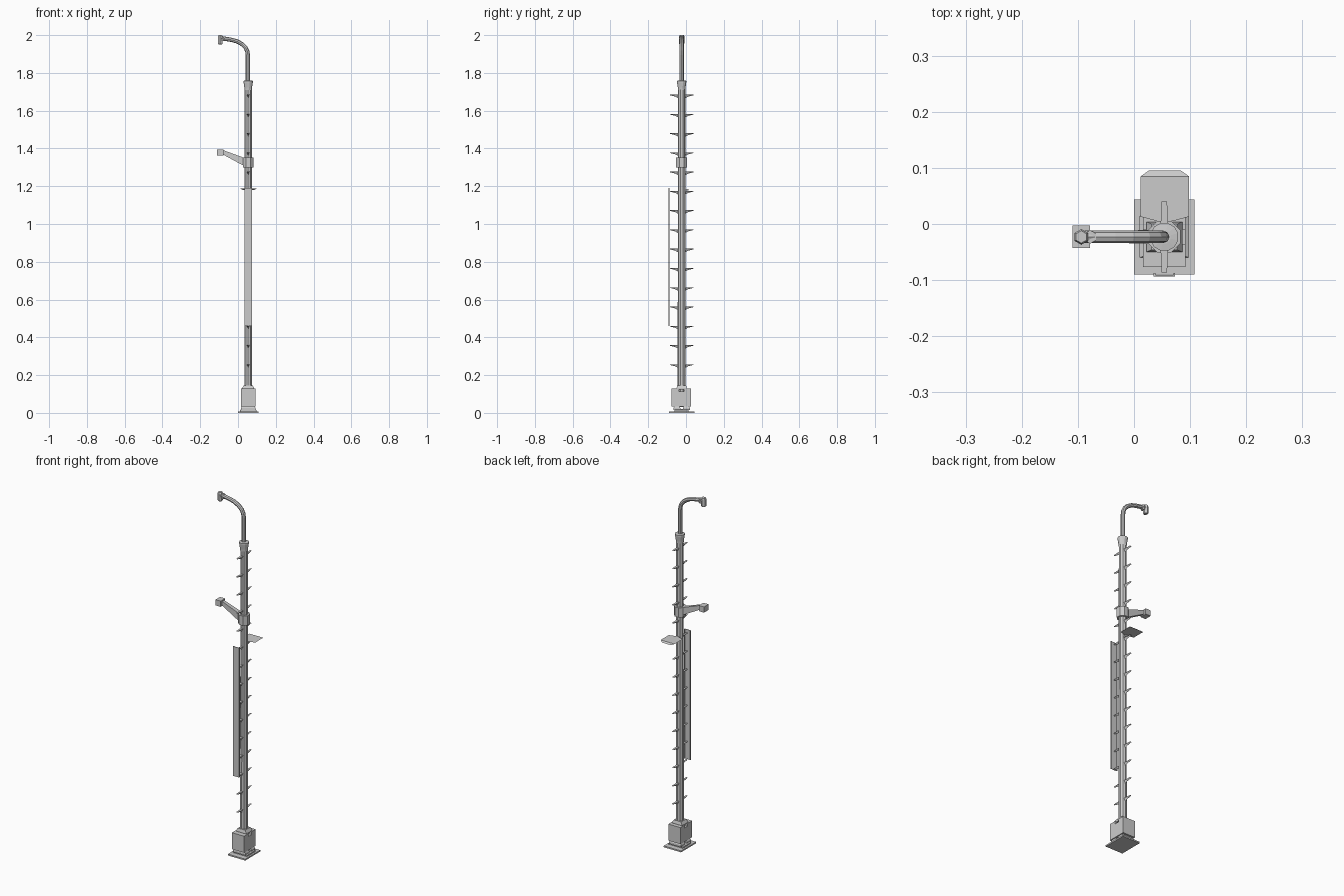
import bpy, bmesh
from math import cos, sin, pi
from mathutils import Vector

if "Cube" in bpy.data.objects:
    bpy.data.objects.remove(bpy.data.objects["Cube"])

PX, PY = 0.054, -0.023   # pole axis


def finish(name, verts, faces, solid=True):
    me = bpy.data.meshes.new(name)
    bm = bmesh.new()
    vs = [bm.verts.new(v) for v in verts]
    for f in faces:
        bm.faces.new([vs[i] for i in f])
    if solid:
        bmesh.ops.recalc_face_normals(bm, faces=bm.faces)
    bm.to_mesh(me)
    bm.free()
    ob = bpy.data.objects.new(name, me)
    bpy.context.collection.objects.link(ob)
    return ob


def loft(name, rings):
    """Skin equal-length rings and cap both ends."""
    n = len(rings[0])
    faces = [(k * n + i, k * n + (i + 1) % n, (k + 1) * n + (i + 1) % n, (k + 1) * n + i)
             for k in range(len(rings) - 1) for i in range(n)]
    faces += [tuple(range(n)), tuple(range((len(rings) - 1) * n, len(rings) * n))]
    return finish(name, [v for r in rings for v in r], faces)


def rect(x0, x1, y0, y1, z):
    return [(x0, y0, z), (x1, y0, z), (x1, y1, z), (x0, y1, z)]


def box(name, x0, x1, y0, y1, z0, z1):
    return loft(name, [rect(x0, x1, y0, y1, z0), rect(x0, x1, y0, y1, z1)])


def lathe(name, cx, cy, profile, n):
    return loft(name, [[(cx + r * cos(2 * pi * (i + .5) / n), cy + r * sin(2 * pi * (i + .5) / n), z)
                        for i in range(n)] for r, z in profile])


def prism_y(name, pts, y0, y1):
    return loft(name, [[(x, y, z) for x, z in pts] for y in (y0, y1)])


# Base plates, feet and plinth
box("base_plate", 0, 0.108, -0.09, 0.044, 0, 0.008)
loft("base_step", [rect(0.01, 0.098, -0.06, 0.014, 0.008), rect(0.01, 0.098, -0.06, 0.014, 0.015),
                   rect(0.02, 0.088, -0.056, 0.01, 0.02)])
for i, y in enumerate((-0.048, 0.002)):
    loft(f"foot_{i}", [rect(0.016, 0.092, y - 0.018, y + 0.018, 0.015),
                       rect(0.016, 0.092, y - 0.018, y + 0.018, 0.026),
                       rect(0.022, 0.086, y - 0.012, y + 0.012, 0.037)])

# Equipment housing with side notches at the top
prof = [(0.016, 0.035), (0.092, 0.035), (0.092, 0.128), (0.016, 0.128)]
prism_y("housing_front", prof, -0.077, -0.036)
prism_y("housing_back", prof, -0.010, 0.026)
box("housing_core", 0.016, 0.092, -0.036, -0.010, 0.035, 0.112)
loft("housing_collar", [rect(0.022, 0.086, -0.05, 0.004, 0.125), rect(0.022, 0.086, -0.05, 0.004, 0.132),
                        rect(0.031, 0.077, -0.046, 0.0, 0.146)])

# Main pole and top collar
lathe("pole", PX, PY, [(0.021, 0.03), (0.02, 1.75)], 10)
lathe("pole_top_collar", PX, PY,
      [(0.02, 1.71), (0.021, 1.722), (0.0255, 1.75), (0.0255, 1.758), (0.012, 1.76)], 12)

# Curved lamp arm: hexagonal section swept along a path
path = [Vector((x, PY, z)) for x, z in ((0.052, 1.745), (0.052, 1.895), (0.049, 1.915), (0.040, 1.934),
                                        (0.022, 1.952), (-0.005, 1.967), (-0.035, 1.975), (-0.088, 1.984))]
rings = []
for i, p in enumerate(path):
    t = (path[min(i + 1, len(path) - 1)] - path[max(i - 1, 0)]).normalized()
    side = Vector((0, 1, 0))
    up = t.cross(side)
    rings.append([p + 0.0112 * (side * cos(a * pi / 4) + up * sin(a * pi / 4)) for a in range(8)])
loft("lamp_arm", rings)

# Lamp head
lathe("lamp_head", -0.094, PY, [(0.010, 1.95), (0.014, 1.955), (0.014, 1.994), (0.011, 2.0)], 6)
lathe("lamp_joint", -0.078, PY, [(0.012, 1.968), (0.012, 1.992)], 6)

# Side bracket: clamp, tapered arm, square end
lathe("bracket_clamp", PX, PY, [(0.031, 1.298), (0.031, 1.352)], 8)


def section(x, w, z0, z1):
    return [(x, PY - w, z0), (x, PY + w, z0), (x, PY + w, z1), (x, PY - w, z1)]


loft("bracket_arm", [section(0.04, 0.013, 1.303, 1.348), section(-0.076, 0.009, 1.366, 1.39)])
box("bracket_end", -0.11, -0.078, PY - 0.02, PY + 0.02, 1.363, 1.395)

# Climbing pegs on both sides, flat on top and tapering to the tip
for k in range(15):
    z = 0.257 + k * 0.102
    for s, tag in ((-1, "front"), (1, "back")):
        loft(f"peg_{tag}_{k}", [[(PX - w, PY + s * d, z), (PX + w, PY + s * d, z), (PX, PY + s * d, z - h)]
                                for d, w, h in ((0.016, 0.007, 0.02), (0.035, 0.006, 0.010), (0.063, 0.005, 0.003))])

# Tall front panel with thin side flanges
box("front_panel", 0.035, 0.073, -0.0935, -0.0905, 0.46, 1.19)
for i, x in enumerate((0.035, 0.070)):
    box(f"panel_flange_{i}", x, x + 0.003, -0.0905, -0.087, 0.46, 1.19)

# Rear sheet shelf: curved inner edge and bent-down lip
inner = [(0.098, 0.013), (0.076, 0.007), (PX, 0.002), (0.034, 0.007), (0.012, 0.013)]
sheet = [(x, y, 1.187) for x, y in inner]
sheet += [(0.012, 0.085, 1.187), (0.098, 0.085, 1.187), (0.084, 0.095, 1.18), (0.026, 0.095, 1.18)]
finish("rear_shelf", sheet, [(6, 0, 1, 2, 3, 4, 5)[::-1], (5, 6, 7, 8)], solid=False).data.validate()
box("shelf_mount", 0.046, 0.062, -0.01, 0.012, 1.178, 1.186)
